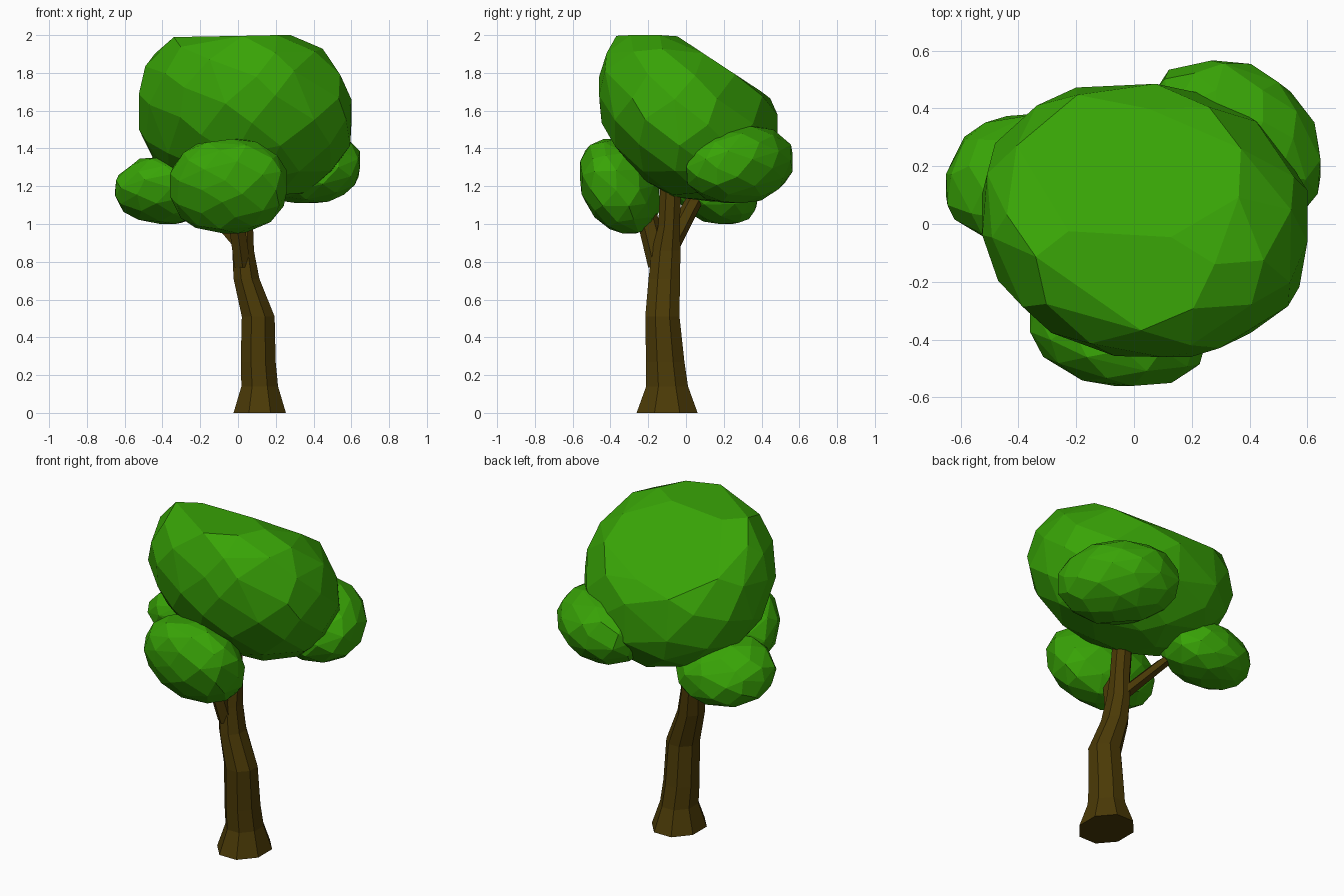
import bpy, bmesh, math, random
from mathutils import Vector

if "Cube" in bpy.data.objects:
    bpy.data.objects.remove(bpy.data.objects["Cube"])

random.seed(4)


def material(name, color):
    m = bpy.data.materials.new(name)
    m.diffuse_color = color
    m.use_nodes = True
    m.node_tree.nodes["Principled BSDF"].inputs["Base Color"].default_value = m.diffuse_color
    return m


LEAF = material("leaf_green", (0.04, 0.37, 0.002, 1))
BARK = material("bark_brown", (0.07, 0.042, 0.002, 1))


def finish(bm, name, mat):
    bmesh.ops.recalc_face_normals(bm, faces=bm.faces[:])
    me = bpy.data.meshes.new(name)
    bm.to_mesh(me)
    bm.free()
    me.materials.append(mat)
    ob = bpy.data.objects.new(name, me)
    bpy.context.collection.objects.link(ob)
    return ob


def foliage(name, lo, hi, lean, count=64, grow=1.06, shaves=()):
    """Faceted, leaning ellipsoid trimmed to the box lo..hi; lean = xy, xz, yz.
    Each shave (normal, offset) flattens whatever sticks out past that plane."""
    lo, hi = Vector(lo), Vector(hi)
    half, centre = (hi - lo) / 2, (hi + lo) / 2
    xy, xz, yz = lean
    b = math.sqrt(1 - xy * xy)
    c = (yz - xy * xz) / b
    d = math.sqrt(1 - xz * xz - c * c)
    bm = bmesh.new()
    for i in range(count):
        w = 1 - (2 * i + 1) / count
        r = math.sqrt(1 - w * w)
        a = i * 2.39996 + random.uniform(-0.12, 0.12)
        u, v = r * math.cos(a), r * math.sin(a)
        p = Vector((u, xy * u + b * v, xz * u + c * v + d * w)) * grow
        p = Vector([min(max(centre[k] + p[k] * half[k], lo[k]), hi[k]) for k in range(3)])
        for normal, offset in shaves:
            n = Vector(normal).normalized()
            p -= n * max(0, n.dot(p) - offset)
        bm.verts.new(p)
    bmesh.ops.convex_hull(bm, input=bm.verts[:])
    loose = [v for v in bm.verts if not v.link_faces]
    bmesh.ops.delete(bm, geom=loose, context='VERTS')
    bmesh.ops.dissolve_limit(bm, angle_limit=math.radians(7),
                             verts=bm.verts[:], edges=bm.edges[:])
    return finish(bm, name, LEAF)


def limb(name, path, sides):
    """Tapered tube through (x, y, z, radius_x, radius_y) rings lying level."""
    bm = bmesh.new()
    rings = []
    for x, y, z, rx, ry in path:
        rings.append([bm.verts.new((x + rx * math.cos(t), y + ry * math.sin(t), z))
                      for t in (math.tau * (i + 0.5) / sides for i in range(sides))])
    for r0, r1 in zip(rings, rings[1:]):
        for i in range(sides):
            j = (i + 1) % sides
            bm.faces.new((r0[i], r0[j], r1[j], r1[i]))
    bm.faces.new(rings[0][::-1])
    bm.faces.new(rings[-1])
    return finish(bm, name, BARK)


# Trunk with flared foot, bending toward the crown
limb("trunk", [
    (0.115, -0.10, 0.00, 0.15, 0.175),
    (0.115, -0.10, 0.14, 0.105, 0.12),
    (0.107, -0.11, 0.27, 0.10, 0.11),
    (0.107, -0.125, 0.51, 0.094, 0.098),
    (0.045, -0.115, 0.71, 0.074, 0.09),
    (0.027, -0.105, 0.86, 0.062, 0.082),
    (0.027, -0.09, 0.99, 0.057, 0.062),
    (0.015, -0.08, 1.22, 0.057, 0.06)], 8)

# Side branches
limb("front_branch", [
    (0.025, -0.135, 0.77, 0.05, 0.065),
    (-0.01, -0.20, 1.02, 0.048, 0.06),
    (-0.03, -0.25, 1.15, 0.045, 0.05)], 6)
limb("left_branch", [
    (0.02, -0.085, 0.88, 0.05, 0.055),
    (-0.19, 0.04, 1.12, 0.042, 0.05),
    (-0.30, 0.10, 1.22, 0.035, 0.04)], 6)

# Foliage masses
foliage("main_crown", (-0.525, -0.46, 1.12), (0.60, 0.485, 2.07), (-0.08, -0.06, -0.25),
        84, 1.045, [((0, 0.55, 0.835), 1.64), ((0, 0, 1), 2.0)])
foliage("front_foliage", (-0.36, -0.56, 0.95), (0.26, -0.14, 1.45), (-0.12, 0, -0.25))
foliage("left_foliage", (-0.65, -0.06, 1.0), (-0.11, 0.38, 1.36), (0.1, 0, -0.2))
foliage("right_foliage", (0.055, 0.0, 1.11), (0.645, 0.565, 1.52), (-0.26, 0, 0.1))
